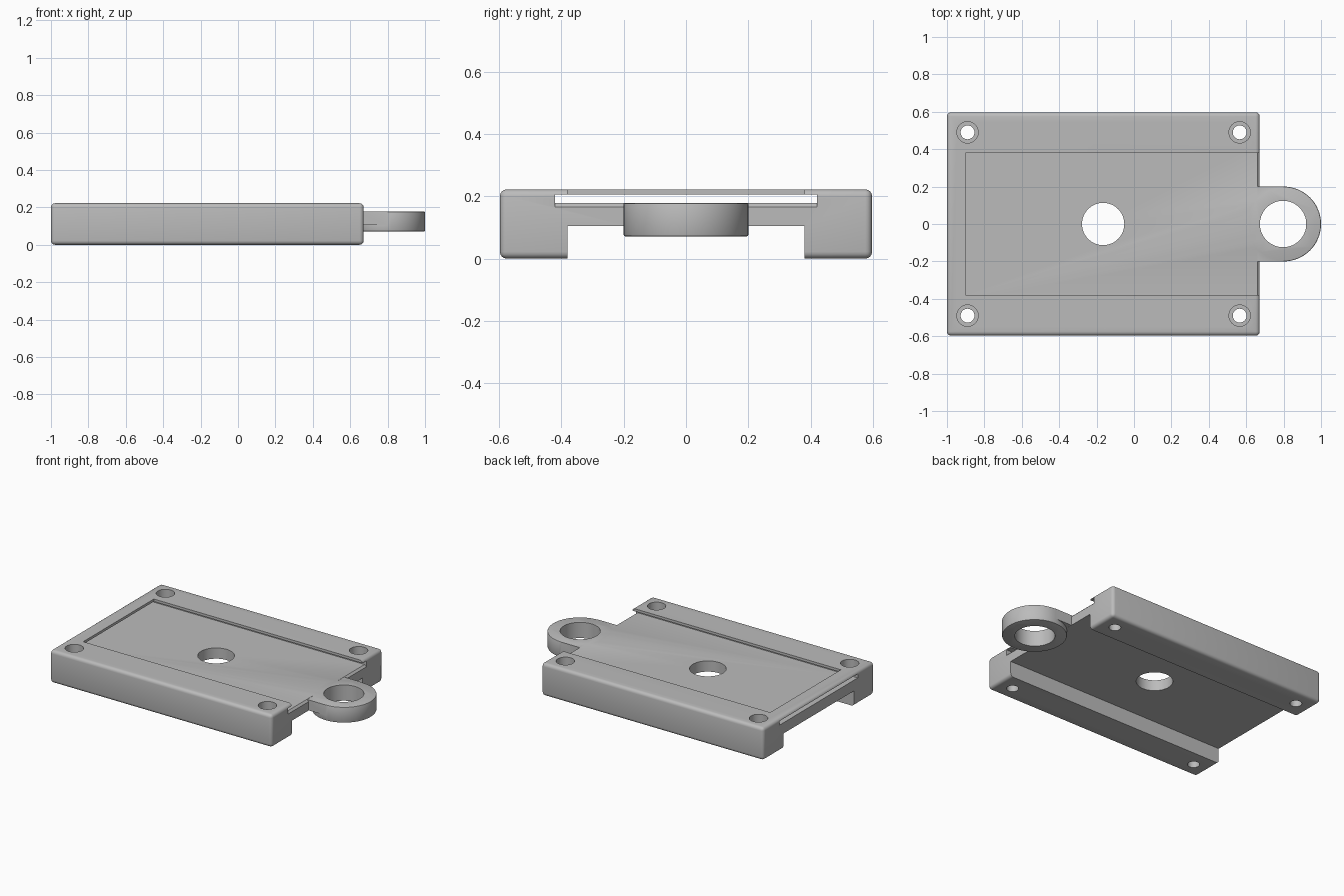
import bpy
import math

default = bpy.data.objects.get("Cube")
if default:
    bpy.data.objects.remove(default, do_unlink=True)

grey = bpy.data.materials.new("plain grey")
grey.use_nodes = True
colour = (0.5, 0.5, 0.5, 1)
grey.diffuse_color = colour
grey.node_tree.nodes["Principled BSDF"].inputs["Base Color"].default_value = colour


def activate(obj):
    bpy.ops.object.select_all(action="DESELECT")
    obj.select_set(True)
    bpy.context.view_layer.objects.active = obj


def finish(obj, name, bevel, segments=4):
    obj.name = name
    obj.data.materials.append(grey)
    activate(obj)
    bpy.ops.object.transform_apply(location=True, rotation=True, scale=True)
    if bevel:
        mod = obj.modifiers.new("round", "BEVEL")
        mod.width = bevel
        mod.segments = segments
        mod.limit_method = "ANGLE"
        bpy.ops.object.modifier_apply(modifier=mod.name)
    return obj


def box(name, x, y, z, bevel=0):
    """Box from (min, max) ranges on each axis."""
    ranges = (x, y, z)
    bpy.ops.mesh.primitive_cube_add(size=1, location=[(a + b) / 2 for a, b in ranges])
    obj = bpy.context.object
    obj.scale = [b - a for a, b in ranges]
    return finish(obj, name, bevel)


def cylinder(name, x, y, z, radius, bevel=0):
    bpy.ops.mesh.primitive_cylinder_add(vertices=64, radius=radius, depth=z[1] - z[0],
                                        location=(x, y, sum(z) / 2))
    return finish(bpy.context.object, name, bevel, 2)


def combine(target, tool, operation="DIFFERENCE"):
    activate(target)
    mod = target.modifiers.new("combine", "BOOLEAN")
    mod.operation = operation
    mod.solver = "EXACT"
    mod.object = tool
    bpy.ops.object.modifier_apply(modifier=mod.name)
    bpy.data.objects.remove(tool, do_unlink=True)


HALF = 0.597
END = 0.672
FLOOR = 0.178
UNDER = 0.105

# Rounded base block
plate = box("mounting_plate", (-1, END), (-HALF, HALF), (0, 0.222), 0.022)

# Channel below, open recess above, and the undercut slot running end to end
combine(plate, box("channel", (-2, 2), (-0.38, 0.38), (-1, UNDER)))
combine(plate, box("recess", (-0.9, 2), (-0.38, 0.38), (0.19, 1)))
combine(plate, box("slot", (-2, 2), (-0.42, 0.42), (FLOOR, 0.205)))

# Softened front edge of the slot floor
bpy.ops.mesh.primitive_cube_add(size=1, location=(END, 0, FLOOR), rotation=(0, math.pi / 4, 0))
bpy.context.object.scale = (0.018, 0.84, 0.018)
combine(plate, finish(bpy.context.object, "edge_cutter", 0))

# Hanging lug with its neck
combine(plate, box("lug_neck", (0.6, 0.8), (-0.2, 0.2), (UNDER + 0.001, FLOOR - 0.001)), "UNION")
combine(plate, cylinder("lug_ring", 0.8, 0, (0.071, FLOOR), 0.2, 0.006), "UNION")
combine(plate, cylinder("lug_hole", 0.797, 0, (-1, 1), 0.124))

# Centre hole
combine(plate, cylinder("centre_hole", -0.165, 0, (-1, 1), 0.113))

# Counterbored screw holes in the corners
for x in (-0.89, 0.565):
    for y in (-0.49, 0.49):
        combine(plate, cylinder("screw_hole", x, y, (-1, 1), 0.037))
        combine(plate, cylinder("counterbore", x, y, (0.16, 1), 0.057))

activate(plate)
bpy.ops.object.shade_smooth_by_angle(angle=math.radians(35))
